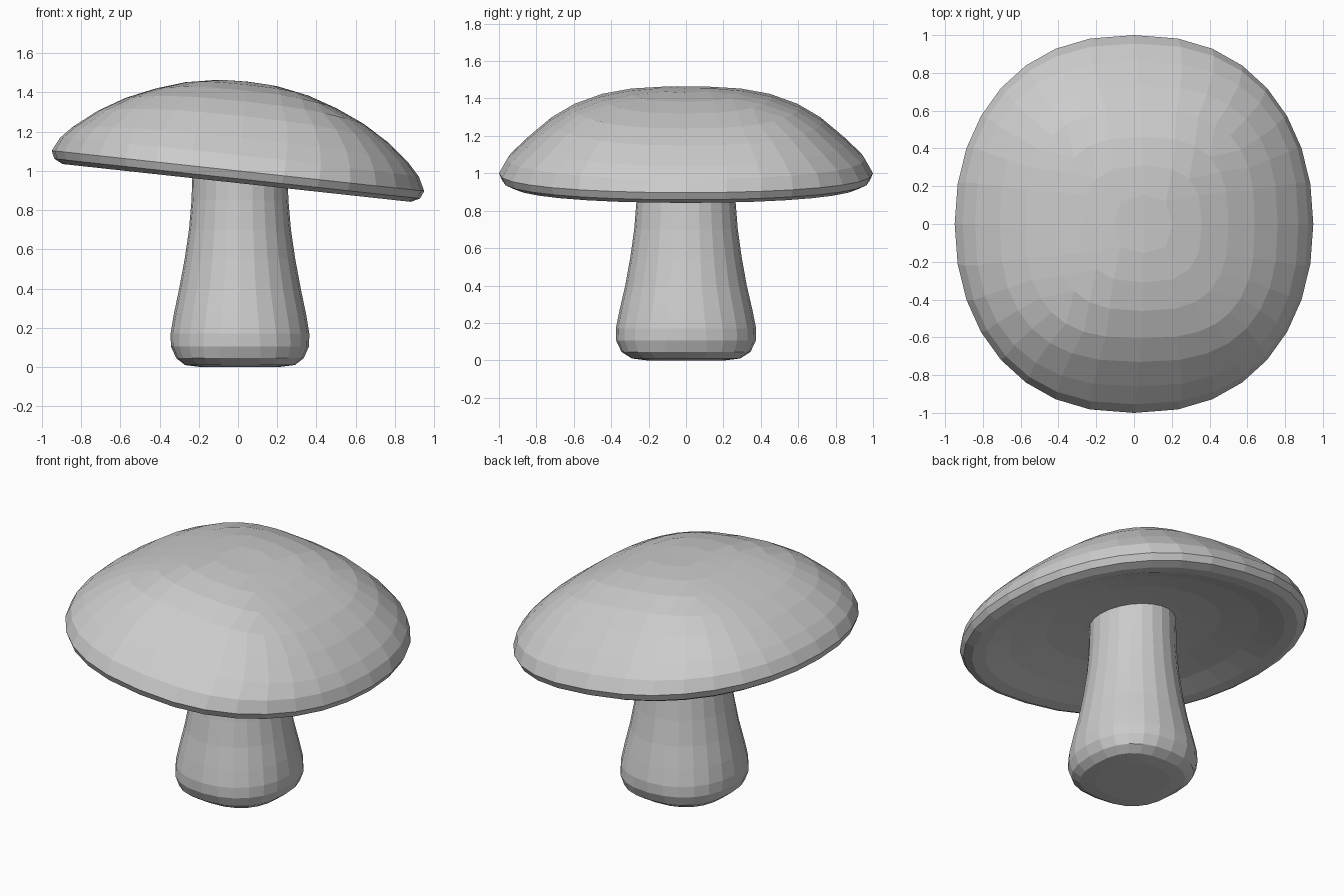
import bpy, bmesh
from math import sin, cos, pi, radians, copysign
from mathutils import Matrix

if "Cube" in bpy.data.objects:
    bpy.data.objects.remove(bpy.data.objects["Cube"])


def power(v, p):
    return copysign(abs(v) ** p, v)


def bridge(bm, a, b):
    n = len(a)
    for m in range(n):
        bm.faces.new((a[m], a[(m + 1) % n], b[(m + 1) % n], b[m]))


def finish(bm, name):
    bmesh.ops.recalc_face_normals(bm, faces=bm.faces)
    mesh = bpy.data.meshes.new(name)
    bm.to_mesh(mesh)
    bm.free()
    obj = bpy.data.objects.new(name, mesh)
    bpy.context.collection.objects.link(obj)
    return obj


# Cap profiles from apex to rim: along x, along y, with heights
U = [0, .155, .316, .463, .61, .74, .861, .92, .955]
HU = [.457, .45, .42, .372, .308, .23, .133, .07, 0]
V = [0, .155, .31, .46, .605, .73, .86, .955, 1.0]
HV = [.457, .456, .442, .411, .355, .28, .17, .08, 0]


def cap_point(k, t):
    f = max(0, k - 4) / 4
    x = U[k] * power(cos(t), .72 + .14 * f)
    y = V[k] * power(sin(t), .74 + .21 * f)
    return x, y, HU[k] * cos(t) ** 2 + HV[k] * sin(t) ** 2


# Cap crown: square patch of quads on top
bm = bmesh.new()
grid, ring = {}, [None] * 32
for i in range(-4, 5):
    for j in range(-4, 5):
        k, t = max(abs(i), abs(j)), 0
        if k and abs(i) >= abs(j):
            t = pi / 4 * j / i + (pi if i < 0 else 0)
        elif k:
            t = pi / 2 - pi / 4 * i / j + (pi if j < 0 else 0)
        grid[i, j] = bm.verts.new(cap_point(k, t))
        if k == 4:
            ring[round(t * 16 / pi) % 32] = grid[i, j]
for i in range(-4, 4):
    for j in range(-4, 4):
        bm.faces.new((grid[i, j], grid[i + 1, j], grid[i + 1, j + 1], grid[i, j + 1]))

# Cap sides down to the rim
for k in range(5, 9):
    nxt = [bm.verts.new(cap_point(k, m * pi / 16)) for m in range(32)]
    bridge(bm, ring, nxt)
    ring = nxt

# Rounded lip and hollow underside
rim = [v.co.copy() for v in ring]
for s, h in ((.982, -.04), (.935, -.062), (.86, -.055), (.72, -.01), (.5, .035), (.28, .05)):
    nxt = [bm.verts.new((c.x * s, c.y * s, h)) for c in rim]
    bridge(bm, ring, nxt)
    ring = nxt
bm.faces.new(ring)
cap = finish(bm, "cap")
cap.data.transform(Matrix.Translation((0, 0, 1)) @ Matrix.Rotation(radians(6.2), 4, 'Y'))

# Stem: rings of (half width x, half width y, height, squareness)
STEM = [(.2, .21, 0, .8), (.28, .29, .01, .8), (.325, .345, .045, .84),
        (.352, .373, .105, .9), (.354, .375, .17, .94), (.337, .355, .27, .97),
        (.31, .325, .4, 1), (.282, .298, .55, 1), (.26, .277, .7, 1),
        (.247, .265, .85, 1), (.24, .26, 1.08, 1)]
bm = bmesh.new()
prev = None
for rx, ry, z, p in STEM:
    ring = [bm.verts.new((.01 + rx * power(cos(m * pi / 12), p),
                          ry * power(sin(m * pi / 12), p), z)) for m in range(24)]
    if prev:
        bridge(bm, prev, ring)
    else:
        bm.faces.new(ring)
    prev = ring
bm.faces.new(prev)
finish(bm, "stem")
